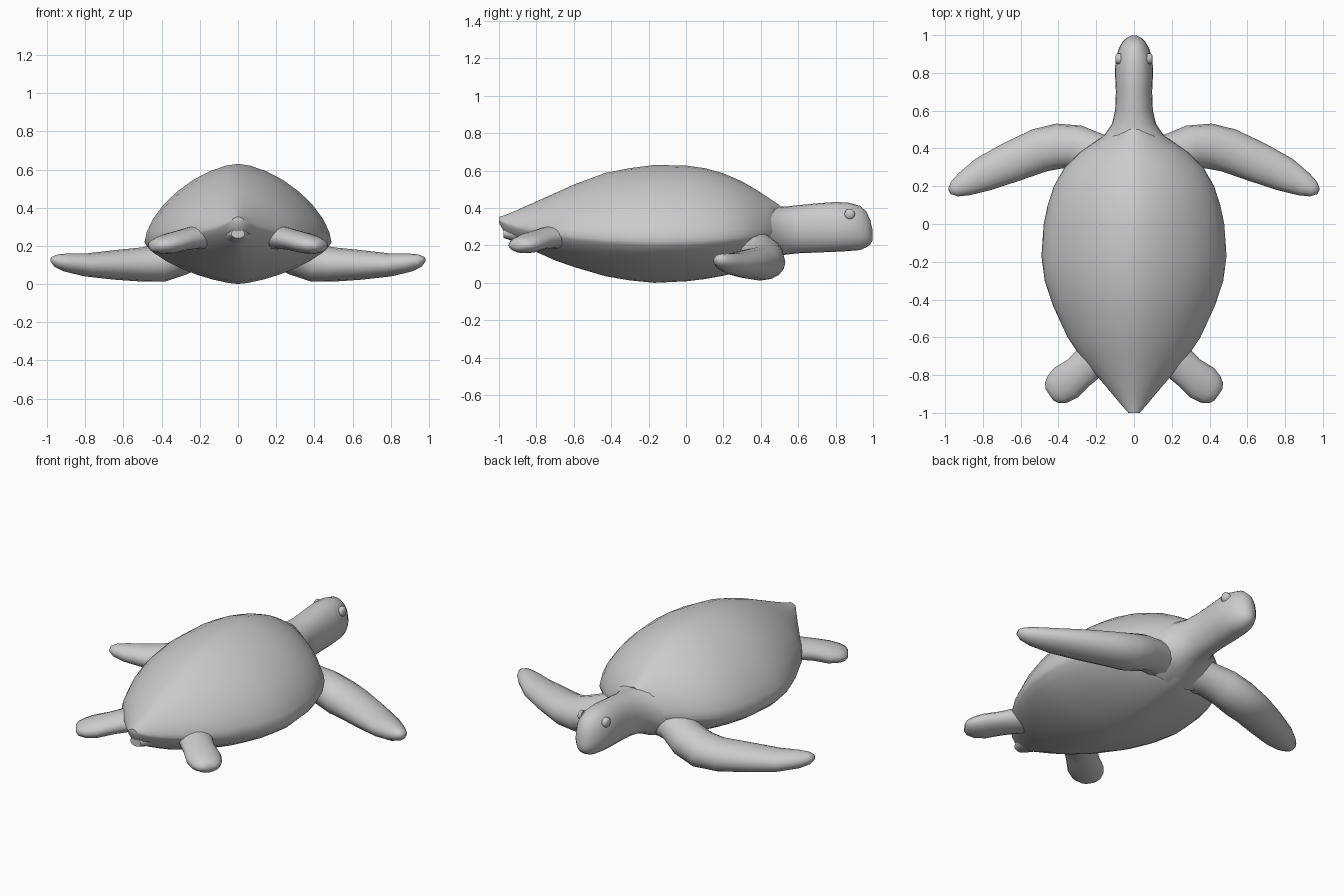
import bpy, bmesh, math
from mathutils import Vector

if "Cube" in bpy.data.objects:
    bpy.data.objects.remove(bpy.data.objects["Cube"])


def loft(name, rings, mirror=False, angle=50):
    """Skin a list of closed rings, cap both ends, shade smooth."""
    bm = bmesh.new()
    rows = [[bm.verts.new(p) for p in r] for r in rings]
    n = len(rows[0])
    for a, b in zip(rows, rows[1:]):
        for i in range(n):
            j = (i + 1) % n
            bm.faces.new((a[i], a[j], b[j], b[i]))
    for row in (rows[0], rows[-1]):
        c = bm.verts.new(sum((v.co for v in row), Vector()) / n)
        for i in range(n):
            bm.faces.new((row[i], row[(i + 1) % n], c))
    bmesh.ops.recalc_face_normals(bm, faces=bm.faces)
    me = bpy.data.meshes.new(name)
    bm.to_mesh(me)
    bm.free()
    ob = bpy.data.objects.new(name, me)
    bpy.context.collection.objects.link(ob)
    if mirror:
        m = ob.modifiers.new("mirror", 'MIRROR')
        m.use_mirror_merge = False
    bpy.ops.object.select_all(action='DESELECT')
    ob.select_set(True)
    bpy.context.view_layer.objects.active = ob
    bpy.ops.object.shade_smooth_by_angle(angle=math.radians(angle))
    return ob


def spow(v, e):
    return math.copysign(abs(v) ** e, v)


def section(y, w, top, mid, bot, n_up, n_low, seg=32):
    """Upright cross-section with separate upper and lower curvature."""
    pts = []
    for i in range(seg):
        a = 2 * math.pi * i / seg
        c, s = math.cos(a), math.sin(a)
        n = n_up if s >= 0 else n_low
        h = top - mid if s >= 0 else mid - bot
        pts.append((w * spow(c, 2 / n), y, mid + h * spow(s, 2 / n)))
    return pts


def limb(name, path, seg=16):
    """Flattened tube through (x, y, z, half width, half thickness)."""
    rings = []
    for i, (x, y, z, w, t) in enumerate(path):
        a, b = path[max(i - 1, 0)], path[min(i + 1, len(path) - 1)]
        d = (Vector(b[:3]) - Vector(a[:3])).normalized()
        side = Vector((-d.y, d.x, 0)).normalized()
        up = d.cross(side)
        rings.append([Vector((x, y, z)) + side * w * math.cos(k * 2 * math.pi / seg)
                      + up * t * math.sin(k * 2 * math.pi / seg) for k in range(seg)])
    return loft(name, rings, mirror=True, angle=70)


# Shell and belly: y, half width, top, rim, bottom
body = [(-1.0, .03, .352, .335, .32), (-.96, .065, .365, .315, .25),
        (-.9, .115, .39, .295, .215), (-.8, .2, .435, .275, .165),
        (-.7, .285, .48, .26, .12), (-.6, .352, .525, .245, .085),
        (-.43, .43, .588, .232, .035), (-.3, .473, .613, .225, .013),
        (-.17, .49, .63, .22, .0), (0, .478, .627, .222, .008),
        (.1, .457, .613, .227, .02), (.2, .424, .585, .235, .038),
        (.3, .367, .542, .245, .062), (.38, .285, .495, .255, .09),
        (.44, .2, .455, .265, .12), (.5, .11, .415, .275, .16)]
loft("shell_body", [section(*s, 1.6, 1.45) for s in body])

# Neck and head
head = [(.34, .30, .40, .24, .08), (.43, .2, .41, .25, .11), (.48, .15, .41, .265, .135),
        (.53, .117, .408, .28, .15), (.6, .1, .415, .285, .158),
        (.7, .096, .425, .29, .162), (.8, .101, .432, .29, .166),
        (.87, .098, .428, .29, .17), (.93, .08, .412, .28, .175),
        (.965, .06, .38, .27, .19), (.985, .04, .335, .26, .205),
        (.998, .014, .28, .25, .228)]
loft("neck_head", [section(*s, 2.1, 2.1, 24) for s in head], angle=70)

# Eyes
eye = [(.07, .028), (.09, .028), (.096, .02), (.099, .009)]
loft("eyes", [[(x, .875 + r * math.cos(k * math.pi / 6), .368 + r * math.sin(k * math.pi / 6))
               for k in range(12)] for x, r in eye], mirror=True, angle=70)

# Front flippers
limb("front_flippers", [(.08, .33, .2, .13, .1), (.2, .37, .185, .11, .09),
                        (.3, .408, .145, .115, .1), (.4, .412, .112, .12, .1),
                        (.5, .39, .102, .117, .09), (.65, .328, .1, .108, .077),
                        (.8, .262, .1, .092, .06), (.9, .21, .112, .065, .048),
                        (.95, .185, .122, .043, .034), (.975, .174, .13, .018, .014)])

# Rear flippers
limb("rear_flippers", [(.1, -.6, .25, .1, .08), (.22, -.72, .245, .095, .06),
                       (.29, -.785, .23, .09, .055), (.36, -.84, .212, .1, .053),
                       (.405, -.875, .203, .088, .045), (.435, -.895, .2, .065, .033),
                       (.448, -.904, .2, .035, .015)])

# Tail stub under the shell tip
tail = [(-.85, .09, .33, .27, .2), (-.93, .06, .31, .265, .225), (-.975, .035, .29, .262, .24)]
loft("tail", [section(*s, 2, 2, 16) for s in tail])
